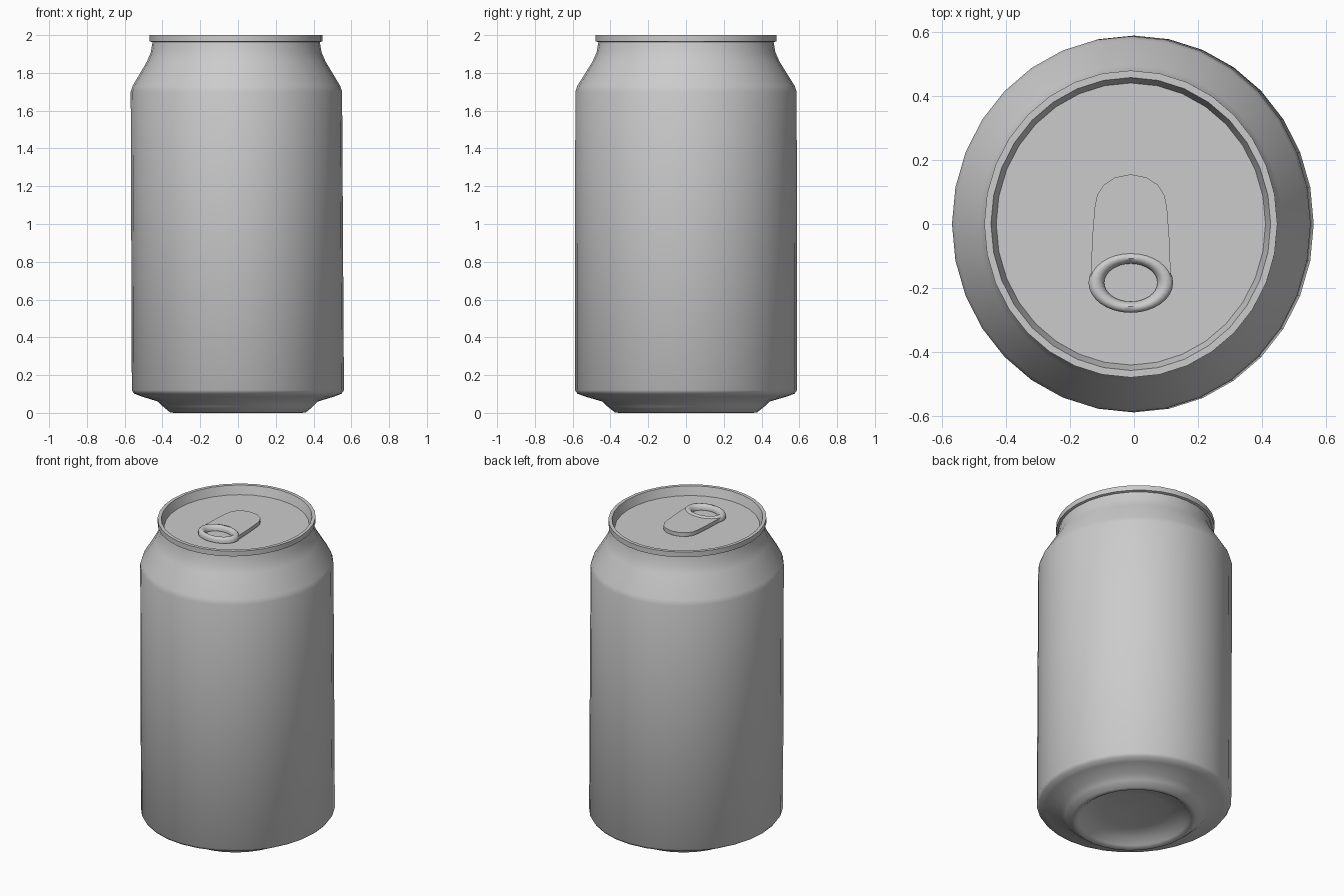
import bpy, bmesh, math

if "Cube" in bpy.data.objects:
    bpy.data.objects.remove(bpy.data.objects["Cube"])

SIDES = 32
metal = bpy.data.materials.new("grey metal")
metal.diffuse_color = (0.6, 0.6, 0.6, 1)
metal.use_nodes = True
metal.node_tree.nodes["Principled BSDF"].inputs["Base Color"].default_value = metal.diffuse_color


def finish(name, bm, angle):
    bmesh.ops.recalc_face_normals(bm, faces=bm.faces)
    mesh = bpy.data.meshes.new(name)
    bm.to_mesh(mesh)
    bm.free()
    mesh.materials.append(metal)
    mesh.shade_smooth()
    mesh.set_sharp_from_angle(angle=math.radians(angle))
    obj = bpy.data.objects.new(name, mesh)
    bpy.context.collection.objects.link(obj)
    return obj


def lathe(name, profile, angle, sx=1.0, sy=1.0, centre=(0, 0), lean=0.0, closed=False):
    """Spin (radius, z) points into an elliptical shell; radius 0 makes a pole."""
    bm = bmesh.new()
    rings = []
    for r, z in profile:
        cx, cy = centre[0] + lean * z, centre[1]
        if r == 0:
            rings.append([bm.verts.new((cx, cy, z))] * SIDES)
            continue
        rings.append([bm.verts.new((cx + r * sx * math.cos(math.tau * i / SIDES),
                                    cy + r * sy * math.sin(math.tau * i / SIDES), z))
                      for i in range(SIDES)])
    if closed:
        rings.append(rings[0])
    for a, b in zip(rings, rings[1:]):
        for i in range(SIDES):
            j = (i + 1) % SIDES
            quad = list(dict.fromkeys((a[i], a[j], b[j], b[i])))
            bm.faces.new(quad)
    return finish(name, bm, angle)


# Can body: hollow base, wall, shoulder, rolled rim and recessed lid
lathe("can_body", [
    (0, 0.07), (0.20, 0.06), (0.30, 0.042), (0.335, 0.012), (0.355, 0.0),
    (0.377, 0.003), (0.416, 0.034), (0.443, 0.06), (0.538, 0.088), (0.575, 0.102),
    (0.588, 0.12), (0.586, 1.70), (0.576, 1.73), (0.495, 1.86), (0.473, 1.91),
    (0.464, 1.963), (0.479, 1.967), (0.479, 2.0), (0.457, 2.0),
    (0.440, 1.945), (0, 1.945)], 50, sx=0.955, lean=-0.005)

# Finger ring of the pull tab
RING = (-0.01, -0.183)
lathe("tab_ring", [
    (1.0, 1.950), (1.0, 1.970), (0.92, 1.982), (0.80, 1.984), (0.70, 1.976),
    (0.63, 1.962), (0.63, 1.950)], 50, sx=0.132, sy=0.094, centre=RING, closed=True)

# Tab plate: rounded tongue whose near edge follows the ring
half = [(0.125, -0.165), (0.12, -0.04), (0.113, 0.05), (0.105, 0.09),
        (0.085, 0.122), (0.05, 0.145)]
outline = half + [(0, 0.155)] + [(-x, y) for x, y in reversed(half)]
for k in range(9):
    a = math.radians(165 - 150 * k / 8)
    outline.append((0.108 * math.cos(a), RING[1] + 0.078 * math.sin(a)))
bm = bmesh.new()
face = bm.faces.new([bm.verts.new((x + RING[0], y, 1.950)) for x, y in outline])
up = bmesh.ops.extrude_face_region(bm, geom=[face])
bmesh.ops.translate(bm, vec=(0, 0, 0.025),
                    verts=[v for v in up["geom"] if isinstance(v, bmesh.types.BMVert)])
finish("tab_plate", bm, 35)
